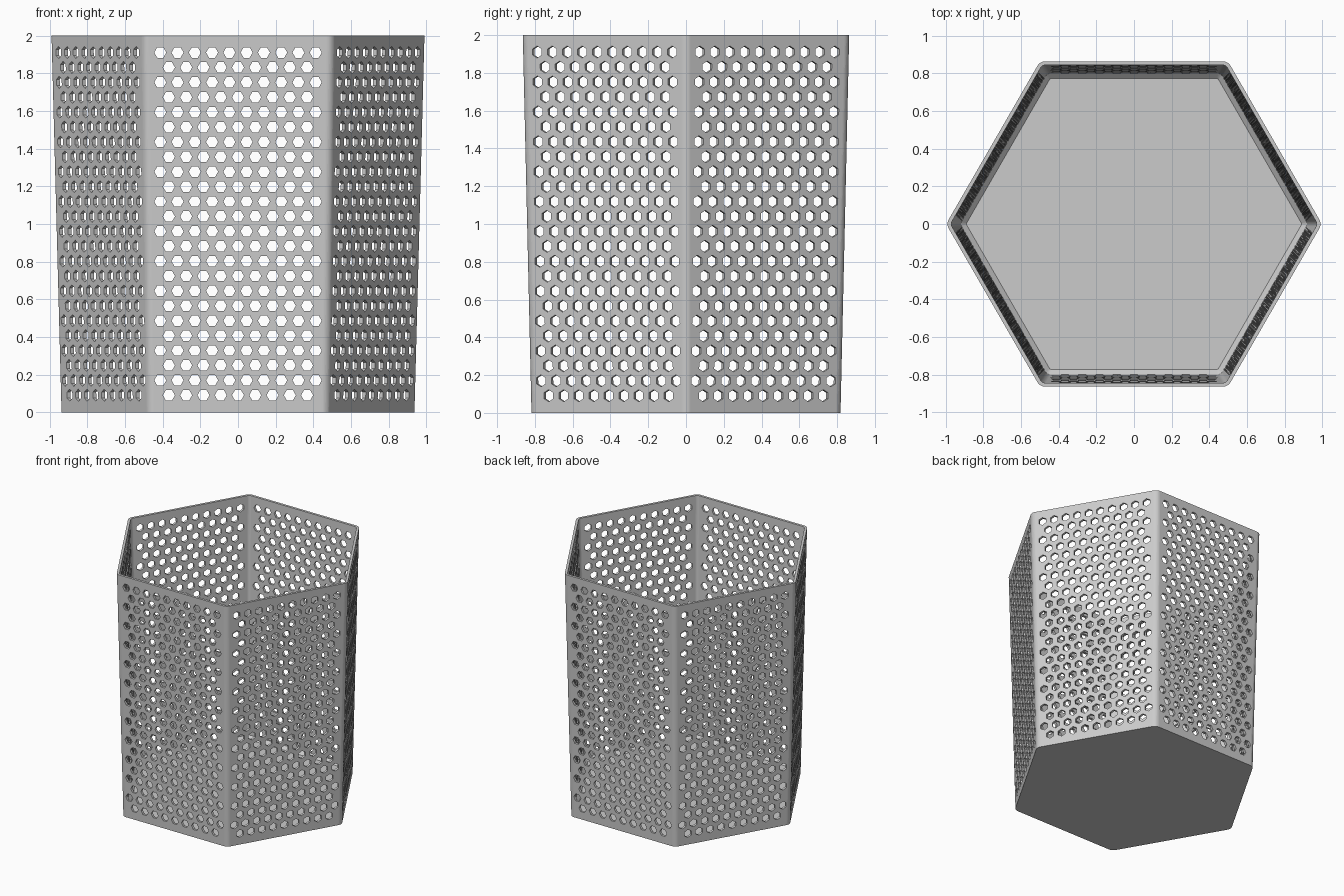
import bpy, bmesh
from math import sin, cos, radians, tan, pi
from mathutils import Vector

if "Cube" in bpy.data.objects:
    bpy.data.objects.remove(bpy.data.objects["Cube"], do_unlink=True)

HEIGHT = 2.0
CORNER_STEPS = 8       # facets in each rounded corner
PITCH = 0.0917         # spacing of holes along a row
ROW_STEP = 0.0791      # spacing of rows
ROWS = 24
HOLE_RADIUS = 0.032


def make_object(name, bm):
    bmesh.ops.recalc_face_normals(bm, faces=bm.faces)
    mesh = bpy.data.meshes.new(name)
    bm.to_mesh(mesh)
    bm.free()
    obj = bpy.data.objects.new(name, mesh)
    bpy.context.collection.objects.link(obj)
    return obj


def rounded_hexagon(bm, apothem, radius, z):
    """Ring of vertices: a hexagon with its corners on the x axis, rounded."""
    centre = (apothem - radius) / cos(pi / 6)
    ring = []
    for corner in range(6):
        a = corner * pi / 3
        for s in range(CORNER_STEPS + 1):
            b = a + radians(-30 + 60 * s / CORNER_STEPS)
            ring.append(bm.verts.new((centre * cos(a) + radius * cos(b),
                                      centre * sin(a) + radius * sin(b), z)))
    return ring


def loft(bm, rings):
    for lower, upper in zip(rings, rings[1:]):
        n = len(lower)
        for i in range(n):
            j = (i + 1) % n
            bm.faces.new((lower[i], lower[j], upper[j], upper[i]))
    bm.faces.new(rings[0])
    bm.faces.new(rings[-1])


# Flared shell: outside, rim, inside, sloped floor edge, floor
bm = bmesh.new()
sections = [(0.818, 0.05, 0), (0.864, 0.05, HEIGHT), (0.844, 0.03, HEIGHT),
            (0.799, 0.03, 0.055), (0.772, 0.01, 0.03)]
loft(bm, [rounded_hexagon(bm, *s) for s in sections])
basket = make_object("hexagonal_basket", bm)

# Hole cutters: staggered rows of hexagonal prisms through every wall
bm = bmesh.new()
for side in range(6):
    a = radians(30 + 60 * side)
    normal = Vector((cos(a), sin(a), 0))
    along = Vector((-sin(a), cos(a), 0))
    turn = 0 if side in (1, 4) else pi / 6
    for row in range(ROWS):
        count = 9 if row % 2 == 0 else 10
        z = 0.091 + row * ROW_STEP
        for k in range(count):
            middle = along * ((k - (count - 1) / 2) * PITCH) + Vector((0, 0, z))
            ends = []
            for depth in (0.78, 0.9):
                ends.append([bm.verts.new(
                    middle + normal * depth
                    + along * (HOLE_RADIUS * cos(turn + c * pi / 3))
                    + Vector((0, 0, HOLE_RADIUS * sin(turn + c * pi / 3))))
                    for c in range(6)])
            loft(bm, ends)
cutter = make_object("hole_cutter", bm)
cutter.hide_render = True

# Punch the holes, falling back to the slower solver if nothing was cut
bpy.context.view_layer.objects.active = basket
plain_count = len(basket.data.vertices)
for solver in ("MANIFOLD", "EXACT"):
    if len(basket.data.vertices) > plain_count:
        break
    mod = basket.modifiers.new("holes", "BOOLEAN")
    mod.operation = "DIFFERENCE"
    mod.object = cutter
    mod.solver = solver
    bpy.ops.object.modifier_apply(modifier=mod.name)
bpy.data.objects.remove(cutter, do_unlink=True)

# Single grey finish
grey = bpy.data.materials.new("light_grey")
grey.use_nodes = True
colour = (0.6, 0.6, 0.6, 1)
grey.diffuse_color = colour
grey.node_tree.nodes["Principled BSDF"].inputs["Base Color"].default_value = colour
basket.data.materials.clear()
basket.data.materials.append(grey)
for face in basket.data.polygons:
    face.material_index = 0
    face.use_smooth = False
